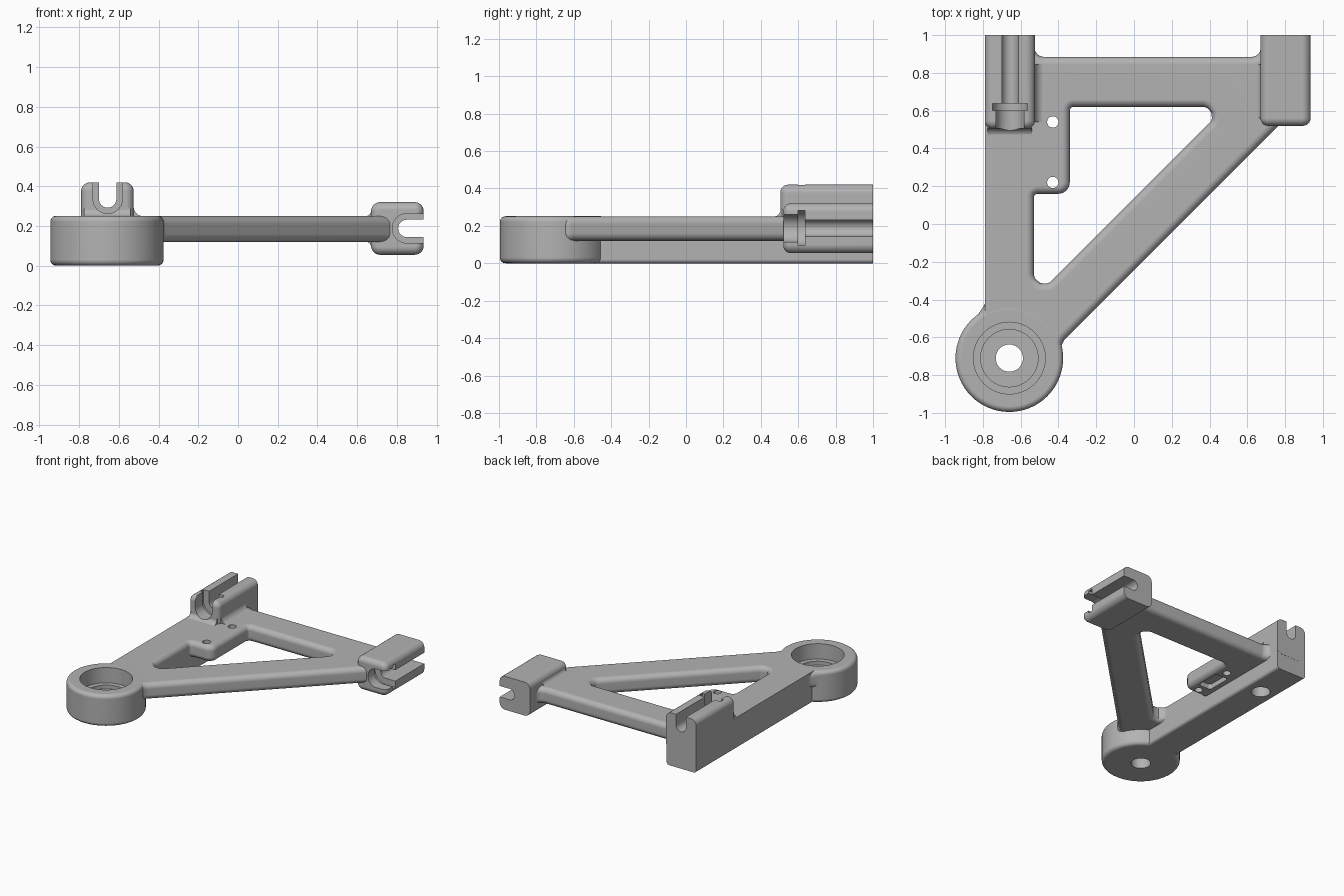
import bpy, bmesh, math
from mathutils import Vector

if "Cube" in bpy.data.objects:
    bpy.data.objects.remove(bpy.data.objects["Cube"])

STEPS = 6


def outline(corners):
    """Counter-clockwise (x, y, radius) corners -> list of (point, outward normal)."""
    out = []
    for i, (x, y, r) in enumerate(corners):
        p = Vector((x, y))
        a = Vector(corners[i - 1][:2]) - p
        b = Vector(corners[(i + 1) % len(corners)][:2]) - p
        if r == 0:
            out.append((p, Vector((0, 0))))
            continue
        half = a.angle(b) / 2
        a.normalize()
        b.normalize()
        centre = p + (a + b).normalized() * r / math.sin(half)
        start = (p + a * r / math.tan(half) - centre).normalized()
        end = (p + b * r / math.tan(half) - centre).normalized()
        sign = 1 if a.y * b.x - a.x * b.y > 0 else -1
        for k in range(STEPS + 1):
            n = start.lerp(end, k / STEPS).normalized()
            out.append((centre + n * r, n * sign))
    return out


def circle(x, y, r, count=64):
    dirs = [Vector((math.cos(t * math.tau / count), math.sin(t * math.tau / count)))
            for t in range(count)]
    return [(Vector((x, y)) + d * r, d) for d in dirs]


def box(x0, x1, y0, y1, r):
    return outline([(x0, y0, r), (x1, y0, r), (x1, y1, r), (x0, y1, r)])


def soft(low, high, r, ends="both"):
    """Layers (height, inset) that round the rims of a loft."""
    arc = [(r * (1 - math.sin(a)), r * (1 - math.cos(a)))
           for a in (math.pi / 2 * (1 - k / STEPS) for k in range(STEPS + 1))]
    layers = [(low + h, i) for h, i in arc]
    return layers + ([(high - h, i) for h, i in reversed(arc)] if ends == "both" else [(high, 0)])


def loft(name, shape, layers, axis="z"):
    bm = bmesh.new()
    rings = []
    for h, inset in layers:
        pts = [p - n * inset for p, n in shape]
        rings.append([bm.verts.new((p.x, p.y, h) if axis == "z" else
                                   (h, p.x, p.y) if axis == "x" else (p.x, h, p.y)) for p in pts])
    for low, high in zip(rings, rings[1:]):
        for i in range(len(low)):
            bm.faces.new((low[i - 1], low[i], high[i], high[i - 1]))
    bm.faces.new(rings[0])
    bm.faces.new(rings[-1])
    bmesh.ops.recalc_face_normals(bm, faces=bm.faces)
    mesh = bpy.data.meshes.new(name)
    bm.to_mesh(mesh)
    bm.free()
    ob = bpy.data.objects.new(name, mesh)
    bpy.context.collection.objects.link(ob)
    return ob


def combine(target, tool, operation):
    mod = target.modifiers.new(operation, "BOOLEAN")
    mod.operation, mod.object, mod.solver = operation, tool, "EXACT"
    bpy.ops.object.select_all(action="DESELECT")
    bpy.context.view_layer.objects.active = target
    target.select_set(True)
    bpy.ops.object.modifier_apply(modifier=mod.name)
    bpy.data.objects.remove(tool)


# Triangular plate with rounded rims
R = 0.045
arm = loft("control_arm", outline([
    (-0.66, -0.85, R), (-0.42, -0.72, R), (-0.37, -0.615, 0.05), (0.80, 0.555, R),
    (0.80, 0.985, R), (0.672, 0.985, R), (0.672, 0.885, 0.05), (-0.527, 0.885, 0.05),
    (-0.527, 0.985, R), (-0.786, 0.985, R), (-0.786, -0.42, 0.05), (-0.86, -0.53, R),
    (-0.80, -0.75, R)]), soft(0.12, 0.25, 0.04))
window = outline([(-0.53, -0.395, 0.055), (0.485, 0.62, 0.05), (-0.34, 0.62, 0.02),
                  (-0.34, 0.16, 0.06), (-0.53, 0.16, 0.02)])
flare = [(z, -i) for z, i in soft(0.12, 0.25, 0.04)]
combine(arm, loft("window_cutter", window, [(0, -0.04)] + flare + [(0.4, -0.04)]), "DIFFERENCE")

# Deep side rail, pivot hub and the two clamp blocks
rail = outline([(-0.788, 0, 0.02), (-0.53, 0, 0.02), (-0.53, 0.2, 0), (-0.62, 0.2, 0),
                (-0.62, 0.249, 0), (-0.788, 0.249, 0)])
hub_at = (-0.66, -0.71)
parts = [
    loft("side_rail", rail, [(-0.6, 0), (0.999, 0)], "y"),
    loft("pivot_hub", circle(*hub_at, 0.285), soft(0, 0.2515, 0.03)),
    loft("left_block", box(-0.79, -0.525, 0.13, 0.42, 0.045), soft(0.505, 1, 0.04, "low"), "y"),
    loft("right_block", box(0.67, 0.935, 0.055, 0.32, 0.045), soft(0.52, 1, 0.04, "low"), "y"),
]


# Concave fillets where the blocks meet the plate
def fillet(name, u, v, su, sv, r, low, high, axis):
    arc = [(r - r * math.sin(a), r - r * math.cos(a))
           for a in (math.pi / 2 * k / STEPS for k in range(STEPS + 1))]
    pts = [(-0.02, -0.02), (r, -0.02)] + arc + [(-0.02, r)]
    shape = [(Vector((u + su * p, v + sv * q)), Vector((0, 0))) for p, q in pts]
    return loft(name, shape, [(low, 0), (high, 0)], axis)


parts += [
    fillet("left_side_fillet", -0.526, 0.249, 1, 1, 0.05, 0.54, 0.845, "y"),
    fillet("left_front_fillet", 0.506, 0.249, -1, 1, 0.04, -0.775, -0.54, "x"),
    fillet("right_top_fillet", 0.671, 0.249, -1, 1, 0.03, 0.56, 0.845, "y"),
    fillet("right_low_fillet", 0.671, 0.121, -1, -1, 0.03, 0.56, 0.845, "y"),
]
for part in parts:
    combine(arm, part, "UNION")

# Stepped bore of the hub, tab holes, tab pocket and blind hole under the rail
cuts = [
    loft("bore_step", circle(*hub_at, 0.19), [(0.13, 0), (0.4, 0)]),
    loft("bore_seat", circle(*hub_at, 0.152), [(0.10, 0), (0.3, 0)]),
    loft("bore_hole", circle(*hub_at, 0.072, 40), [(-0.1, 0), (0.3, 0)]),
    loft("rail_hole", circle(-0.66, 0.65, 0.07, 40), [(-0.1, 0), (0.2, 0)]),
    loft("tab_pocket", box(-0.49, -0.38, 0.28, 0.48, 0.02), [(0.05, 0), (0.16, 0)]),
]
cuts += [loft("tab_hole", circle(-0.43, y, 0.03, 24), [(0, 0), (0.4, 0)]) for y in (0.22, 0.54)]


# Open U slots: wide mouth, nut recess, narrow channel
def u_slot(cx, cz, sideways, h, y0, y1):
    shape = outline([(-h, -h, h * 0.97), (h, -h, h * 0.97), (h, 0.2, 0), (-h, 0.2, 0)])
    turned = [(Vector((cx + (p.y if sideways else p.x), cz + (-p.x if sideways else p.y))), n)
              for p, n in shape]
    return loft("slot_cutter", turned, [(y0, 0), (y1, 0)], "y")


for cx, cz, sideways in ((-0.656, 0.336, False), (0.85, 0.188, True)):
    for h, y0, y1 in ((0.0735, 0.4, 0.605), (0.093, 0.6, 0.637), (0.0435, 0.62, 1.1)):
        cuts.append(u_slot(cx, cz, sideways, h, y0, y1))
for cut in cuts:
    combine(arm, cut, "DIFFERENCE")

# Single grey material and smooth shading
grey = bpy.data.materials.new("plain_grey")
grey.use_nodes = True
grey.diffuse_color = (0.45, 0.45, 0.45, 1)
grey.node_tree.nodes["Principled BSDF"].inputs["Base Color"].default_value = (0.45, 0.45, 0.45, 1)
arm.data.materials.clear()
arm.data.materials.append(grey)
for face in arm.data.polygons:
    face.material_index = 0
bpy.context.view_layer.objects.active = arm
arm.select_set(True)
bpy.ops.object.shade_smooth_by_angle(angle=math.radians(30))
normals = arm.modifiers.new("flat_caps", "WEIGHTED_NORMAL")
normals.keep_sharp = True
